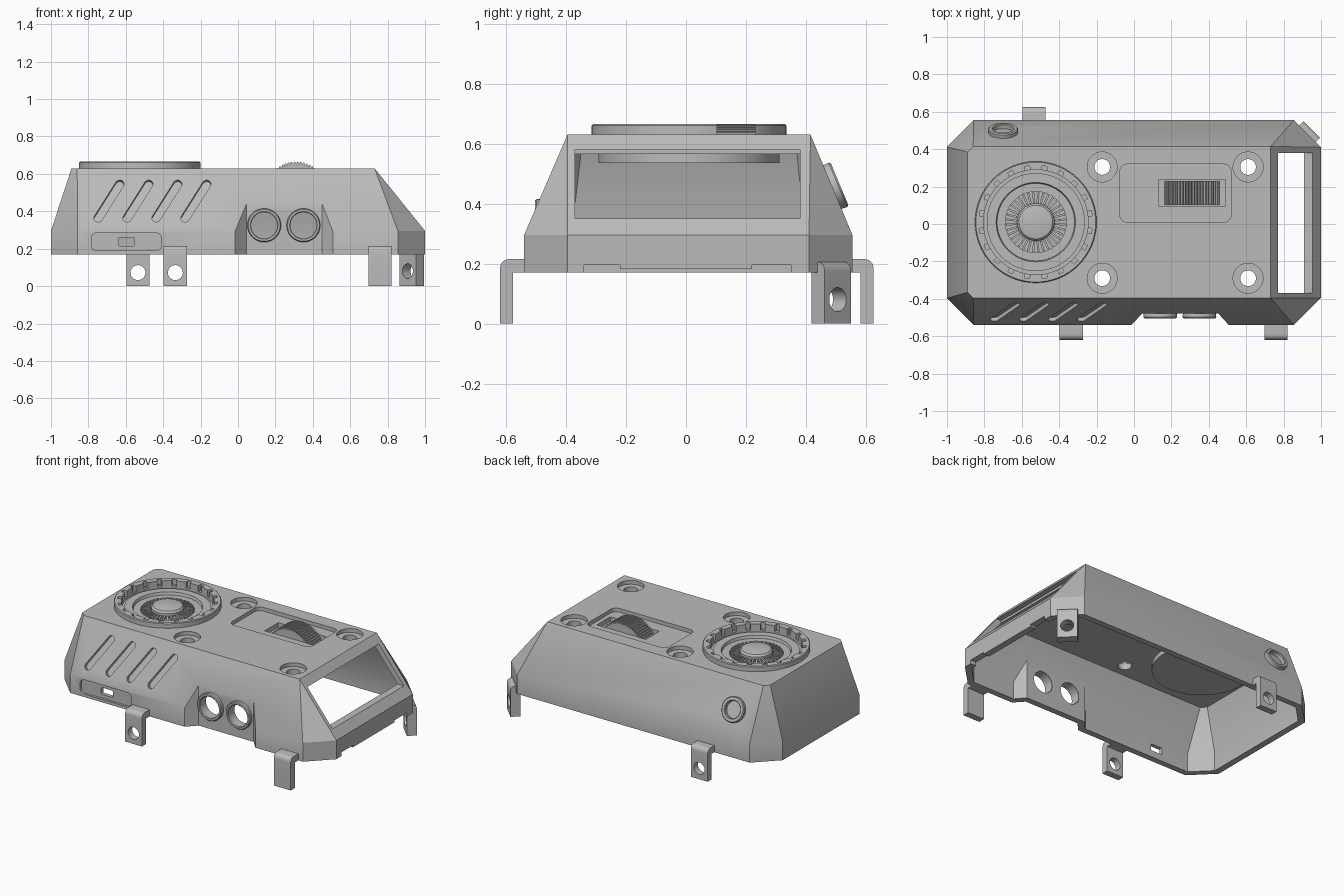
import bpy, bmesh
from math import sin, cos, pi, radians, atan2
from mathutils import Matrix, Vector

old = bpy.data.objects.get("Cube")
if old:
    bpy.data.objects.remove(old, do_unlink=True)

grey = bpy.data.materials.new("plain grey")
grey.use_nodes = True
grey.diffuse_color = (0.5, 0.5, 0.5, 1)
grey.node_tree.nodes["Principled BSDF"].inputs["Base Color"].default_value = (0.5, 0.5, 0.5, 1)

X, Y, Z = Vector((1, 0, 0)), Vector((0, 1, 0)), Vector((0, 0, 1))


def frame(origin, x, y):
    """Placement whose local z is x cross y."""
    m = Matrix((x, y, x.cross(y))).transposed().to_4x4()
    m.translation = origin
    return m


def finish(name, bm, matrix=Matrix()):
    bmesh.ops.remove_doubles(bm, verts=bm.verts, dist=1e-5)
    bm.transform(matrix)
    bmesh.ops.recalc_face_normals(bm, faces=bm.faces)
    mesh = bpy.data.meshes.new(name)
    bm.to_mesh(mesh)
    bm.free()
    mesh.materials.append(grey)
    ob = bpy.data.objects.new(name, mesh)
    bpy.context.collection.objects.link(ob)
    return ob


def add_prism(bm, pts, z0, z1):
    a = [bm.verts.new((x, y, z0)) for x, y in pts]
    b = [bm.verts.new((x, y, z1)) for x, y in pts]
    bm.faces.new(a)
    bm.faces.new(b)
    for i in range(len(a)):
        j = (i + 1) % len(a)
        bm.faces.new((a[i], a[j], b[j], b[i]))


def prism(name, pts, z0, z1, matrix=Matrix()):
    bm = bmesh.new()
    add_prism(bm, pts, z0, z1)
    return finish(name, bm, matrix)


def rect(x0, x1, y0, y1):
    return [(x0, y0), (x1, y0), (x1, y1), (x0, y1)]


def rounded(w, h, r, turn=0, cx=0, cy=0, n=6):
    pts = []
    for q, (sx, sy) in enumerate([(1, 1), (-1, 1), (-1, -1), (1, -1)]):
        for k in range(n + 1):
            a = (q + k / n) * pi / 2
            x = sx * (w / 2 - r) + r * cos(a)
            y = sy * (h / 2 - r) + r * sin(a)
            pts.append((cx + x * cos(turn) - y * sin(turn), cy + x * sin(turn) + y * cos(turn)))
    return pts


def circle(r, cx=0, cy=0, n=48):
    return [(cx + r * cos(2 * pi * i / n), cy + r * sin(2 * pi * i / n)) for i in range(n)]


def lathe(name, profile, matrix, closed=False, n=64):
    bm = bmesh.new()
    vs = [bm.verts.new((r, 0, z)) for r, z in profile]
    es = [bm.edges.new(p) for p in zip(vs, vs[1:])]
    if closed:
        es.append(bm.edges.new((vs[-1], vs[0])))
    bmesh.ops.spin(bm, geom=vs + es, cent=(0, 0, 0), axis=(0, 0, 1), angle=2 * pi, steps=n)
    return finish(name, bm, matrix)


def cut(target, cutter):
    mod = target.modifiers.new("cut", "BOOLEAN")
    mod.operation, mod.solver, mod.object = "DIFFERENCE", "EXACT", cutter
    dg = bpy.context.evaluated_depsgraph_get()
    dg.update()
    mesh = bpy.data.meshes.new_from_object(target.evaluated_get(dg))
    target.modifiers.clear()
    target.data = mesh
    bpy.data.objects.remove(cutter, do_unlink=True)


def hull(name, rings):
    """Tapered shell from chamfered rings: z, x range, y range, left and right chamfer."""
    bm = bmesh.new()
    for z, x0, x1, y0, y1, cl, cr in rings:
        for y, s in ((y0, 1), (y1, -1)):
            for p in ((x0, y + s * cl), (x0 + cl, y), (x1 - cr, y), (x1, y + s * cr)):
                bm.verts.new((*p, z))
    bmesh.ops.remove_doubles(bm, verts=bm.verts, dist=1e-5)
    bmesh.ops.convex_hull(bm, input=bm.verts)
    bmesh.ops.dissolve_limit(bm, angle_limit=radians(1), verts=bm.verts, edges=bm.edges)
    return finish(name, bm)


# Hollow housing with the front bay kept solid
shell = hull("housing", [(0.17, -1, 1, -0.54, 0.555, 0.143, 0.145),
                         (0.295, -1, 1, -0.54, 0.555, 0.143, 0.145),
                         (0.63, -0.89, 0.73, -0.395, 0.415, 0.03, 0)])
cavity = hull("cavity", [(0.1, -0.957, 0.957, -0.5, 0.515, 0.117, 0.117),
                         (0.29, -0.957, 0.957, -0.5, 0.515, 0.117, 0.117),
                         (0.565, -0.87, 0.735, -0.38, 0.4, 0.03, 0.01)])
cut(cavity, prism("bay_wall", [(-0.09, -0.56), (0.02, -0.438), (0.475, -0.438), (0.58, -0.56)], 0, 0.475))
cut(shell, cavity)
cut(shell, prism("bay", [(-0.034, -0.56), (0.045, -0.478), (0.45, -0.478), (0.525, -0.56)], 0, 0.6))

# Window and rim notches in the sloped end
cut(shell, prism("window", rect(0.735, 1.1, -0.37, 0.38), 0.35, 0.58))
for y0, y1, top in ((-0.34, -0.22, 0.195), (-0.221, 0.221, 0.182), (0.22, 0.35, 0.195)):
    cut(shell, prism("rim_notch", rect(0.9, 1.1, y0, y1), 0.1, top))

# Countersunk screw holes
for x in (-0.17, 0.61):
    for y in (-0.29, 0.305):
        cut(shell, prism("bore", circle(0.08, x, y), 0.605, 0.7))
        cut(shell, prism("screw_hole", circle(0.042, x, y), 0.5, 0.7))

# Top tray, wheel slot and dial opening
cut(shell, prism("tray", rounded(0.595, 0.31, 0.04, 0, 0.222, 0.165), 0.605, 0.7))
cut(shell, prism("wheel_slot", rect(0.13, 0.49, 0.095, 0.237), 0.575, 0.7))
DIAL = Vector((-0.525, 0.01, 0))
cut(shell, prism("dial_opening", circle(0.3, DIAL.x, DIAL.y, 64), 0.5, 0.7))

# Slanted grooves in the front slope
up = Vector((0, 0.145, 0.335)).normalized()
for i in range(4):
    m = frame(Vector((-0.69 + 0.155 * i, -0.471, 0.455)), X, up)
    cut(shell, prism("groove", rounded(0.275, 0.046, 0.0229, atan2(0.1, 0.058)), -0.022, 0.05, m))

# Port recess low on the front
port = frame(Vector((-0.597, -0.54, 0.237)), X, Z)
cut(shell, prism("port_recess", rounded(0.375, 0.095, 0.03), -0.015, 0.05, port))
cut(shell, prism("port_hole", rounded(0.085, 0.045, 0.006), -0.1, 0.05, port))

# Collared round openings: two in the front bay, one on the back slope
back_up = Vector((0, -0.14, 0.335)).normalized()
collars = [("front_collar", frame(Vector((x, -0.478, 0.325)), X, Z), 0.07, 0.09) for x in (0.14, 0.35)]
collars.append(("back_collar", frame(Vector((-0.7, 0.488, 0.455)), -X, back_up), 0.055, 0.08))
round_parts = [shell]
for name, m, ri, ro in collars:
    cut(shell, prism("opening", circle(ri + 0.005), -0.12, 0.1, m))
    round_parts.append(lathe(name, [(ri, -0.041), (ro - 0.003, -0.035), (ro, 0.02), (ro - 0.005, 0.026),
                                    (ri + 0.004, 0.026), (ri, 0.022)], m, True, 48))


# Drilled mounting tabs
def tab(name, base, out, reach, thick, top, hole_z):
    side = out.cross(Z)
    r = 0.03
    arc = [(reach - r + r * sin(a), top - r + r * cos(a)) for a in (i * pi / 12 for i in range(7))]
    pts = [(-0.035, top)] + arc + [(reach, 0), (reach - thick, 0), (reach - thick, 0.17), (-0.035, 0.17)]
    ob = prism(name, pts, -0.062, 0.062, frame(base, out, Z))
    cut(ob, prism("hole", circle(0.04, n=32), -0.2, 0.2, frame(base + Z * hole_z, side, Z)))
    round_parts.append(ob)


tab("front_tab_middle", Vector((-0.335, -0.54, 0)), -Y, 0.08, 0.043, 0.215, 0.072)
tab("front_tab_end", Vector((0.76, -0.54, 0)), -Y, 0.08, 0.043, 0.215, 0.072)
tab("back_tab", Vector((-0.535, 0.555, 0)), Y, 0.07, 0.043, 0.215, 0.072)
tab("corner_tab", Vector((0.9275, 0.4825, 0)), (X + Y).normalized(), 0.033, 0.062, 0.205, 0.08)

# Dial: stepped ring, notches round the inner wall, spokes and a domed knob
dial = lathe("dial", [(0, 0.535), (0.302, 0.535), (0.302, 0.63), (0.325, 0.63), (0.325, 0.66), (0.32, 0.665),
                      (0.28, 0.665), (0.28, 0.61), (0.262, 0.61), (0.262, 0.622), (0.212, 0.622),
                      (0.207, 0.604), (0.163, 0.604), (0.163, 0.594), (0.1, 0.594), (0.1, 0.622),
                      (0.09, 0.634), (0.06, 0.64), (0, 0.642)], Matrix.Translation(DIAL))


def around(count, r0, r1, half, z0, z1, name):
    bm = bmesh.new()
    for i in range(count):
        a = 2 * pi * (i + 0.5) / count
        add_prism(bm, [(x * cos(a) - y * sin(a), x * sin(a) + y * cos(a))
                       for x, y in rect(r0, r1, -half, half)], z0, z1)
    return finish(name, bm, Matrix.Translation(DIAL))


cut(dial, around(20, 0.27, 0.303, 0.014, 0.625, 0.7, "dial_notches"))
around(36, 0.104, 0.16, 0.0055, 0.59, 0.61, "dial_spokes")
round_parts.append(dial)

# Ribbed thumb wheel
teeth, rim = 22, []
for i in range(teeth):
    for f, r in ((0, 0.153), (0.25, 0.165), (0.65, 0.165), (0.9, 0.153)):
        a = radians(25 + 130 * (i + f) / teeth)
        rim.append((r * cos(a), r * sin(a)))
prism("thumb_wheel", rim, -0.065, 0.065, frame(Vector((0.31, 0.166, 0.5)), X, Z))

# Smooth the round surfaces, keep the edges crisp
for ob in bpy.context.view_layer.objects:
    ob.select_set(ob in round_parts)
bpy.context.view_layer.objects.active = shell
bpy.ops.object.shade_smooth_by_angle(angle=radians(25))
